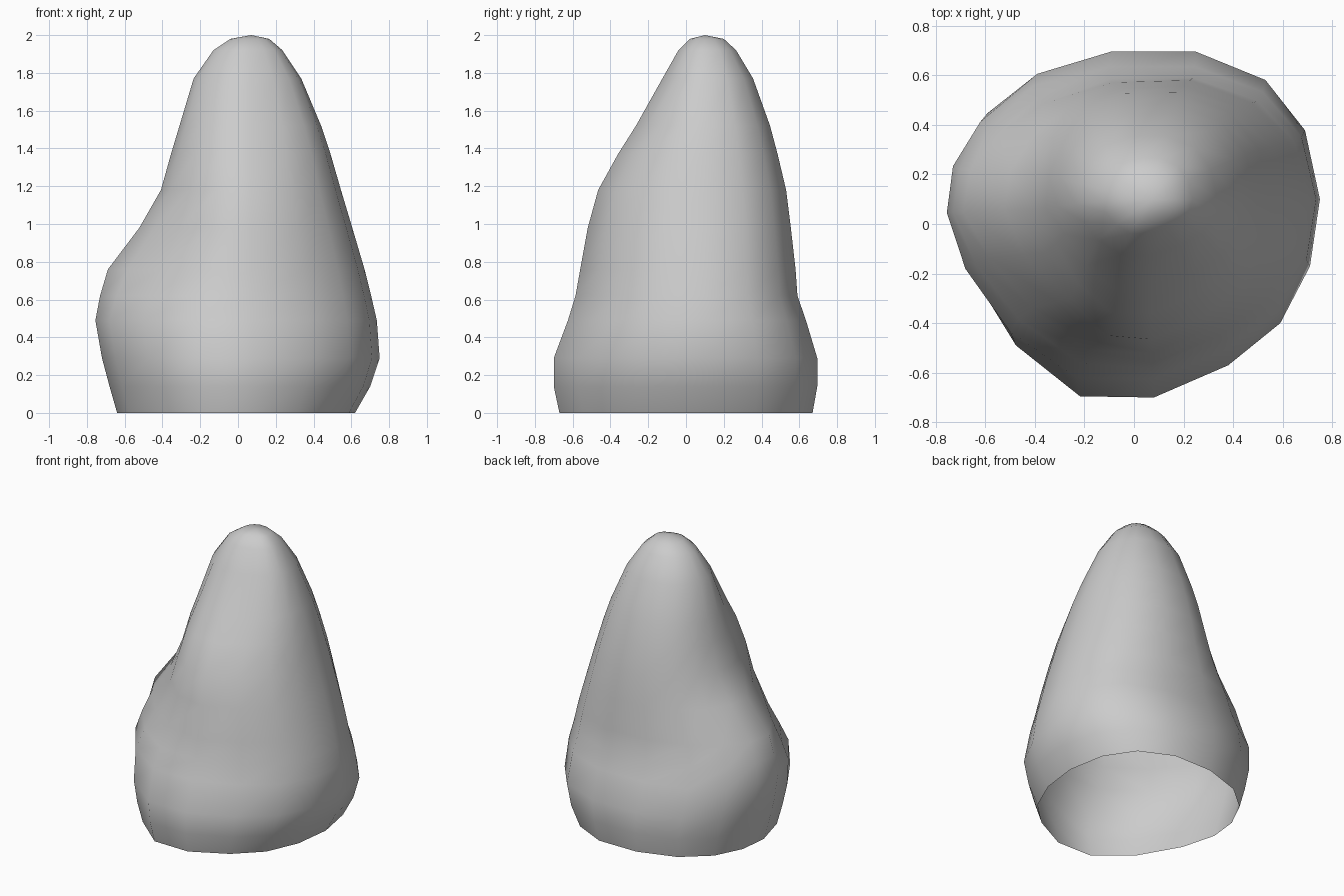
import bpy, bmesh

# Ring profile: height, left x, right x, front y, back y, pinch either side of the left bump
RINGS = [
    (0.00, -0.64, 0.62, -0.67, 0.67, 0.0),
    (0.14, -0.68, 0.70, -0.70, 0.695, 0.0),
    (0.29, -0.72, 0.75, -0.70, 0.695, 0.0),
    (0.49, -0.755, 0.735, -0.625, 0.635, 0.0),
    (0.62, -0.735, 0.705, -0.585, 0.59, 0.04),
    (0.76, -0.70, 0.67, -0.56, 0.58, 0.10),
    (0.98, -0.53, 0.605, -0.52, 0.555, 0.09),
    (1.18, -0.41, 0.545, -0.465, 0.53, 0.03),
    (1.37, -0.355, 0.49, -0.36, 0.485, 0.0),
    (1.52, -0.31, 0.44, -0.265, 0.445, 0.0),
    (1.77, -0.235, 0.335, -0.125, 0.355, 0.0),
    (1.92, -0.13, 0.235, -0.04, 0.265, 0.0),
    (1.98, -0.04, 0.165, 0.02, 0.20, 0.0),
]
# Plan outline, scaled to fit every ring
OUTLINE = [
    (0.75, 0.10), (0.69, 0.38), (0.53, 0.585), (0.25, 0.70),
    (-0.10, 0.70), (-0.41, 0.61), (-0.62, 0.45), (-0.73, 0.25),
    (-0.755, 0.04), (-0.68, -0.21), (-0.50, -0.49), (-0.23, -0.695),
    (0.08, -0.70), (0.38, -0.57), (0.59, -0.40), (0.71, -0.17),
]
CX, CY = 0.05, 0.10
SIDES = len(OUTLINE)


def ring_point(p, z, left, right, front, back, pinch):
    c = (p[0] - CX) / (0.75 - CX if p[0] > CX else 0.755 + CX)
    s = (p[1] - CY) / (0.70 - CY if p[1] > CY else 0.70 + CY)
    if c < 0:
        k = 1 - 2 * abs(c * s) * pinch * (1.0 if s < 0 else 0.5)
        c, s = c * k, s * k
    rx = right - CX if c > 0 else CX - left
    ry = back - CY if s > 0 else CY - front
    return (CX + rx * c, CY + ry * s, z)


bm = bmesh.new()
loops = [[bm.verts.new(ring_point(p, *r)) for p in OUTLINE] for r in RINGS]

# Side walls, open at the bottom
for lo, hi in zip(loops, loops[1:]):
    for i in range(SIDES):
        j = (i + 1) % SIDES
        bm.faces.new((lo[i], lo[j], hi[j], hi[i]))

# Rounded tip
tip = bm.verts.new((0.07, 0.10, 2.0))
for i in range(SIDES):
    bm.faces.new((loops[-1][i], loops[-1][(i + 1) % SIDES], tip))
for f in bm.faces:
    f.smooth = True

mesh = bpy.data.meshes.new("rock_spire")
bm.to_mesh(mesh)
bm.free()
obj = bpy.data.objects.new("rock_spire", mesh)
bpy.context.collection.objects.link(obj)
